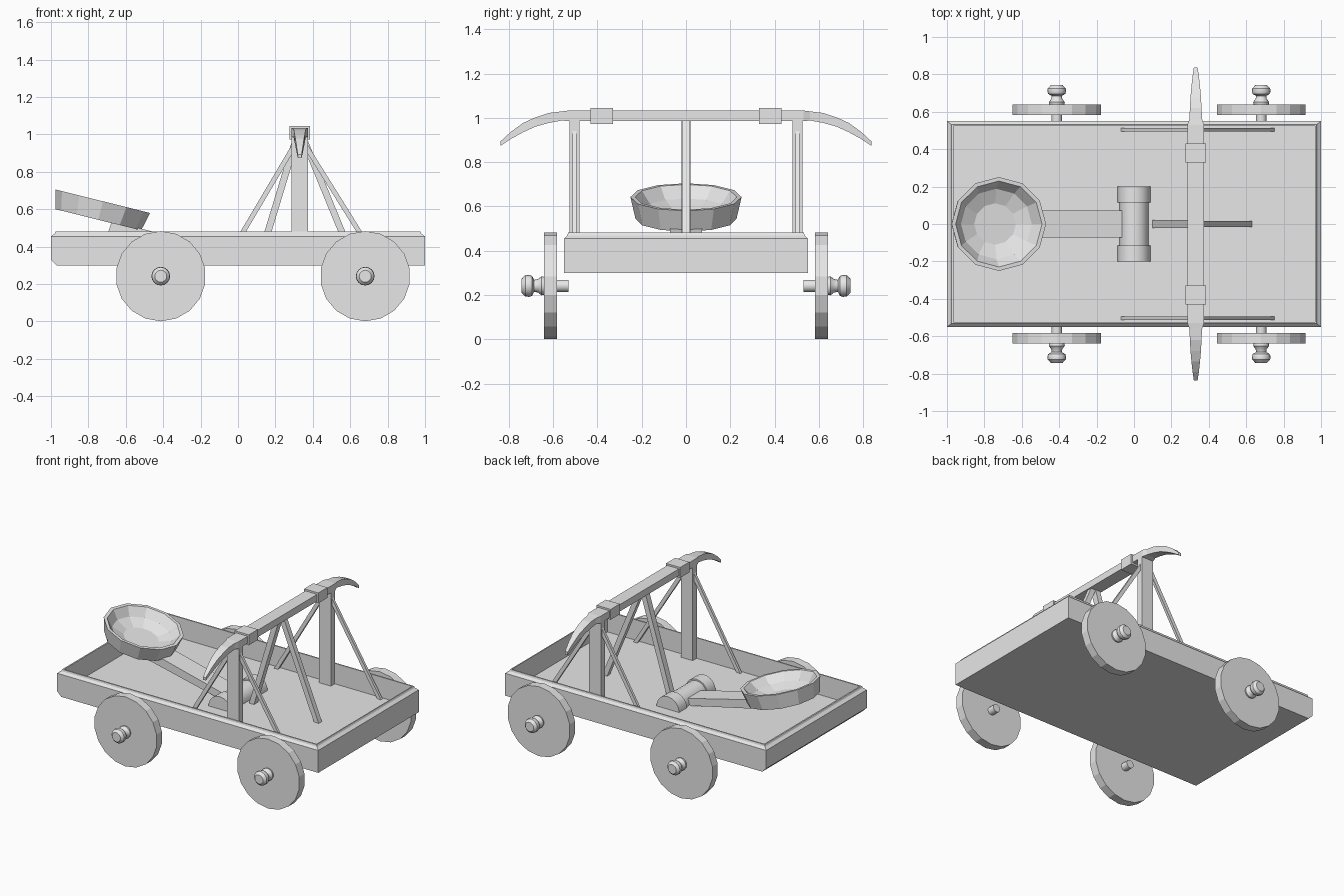
import bpy, bmesh, math
from mathutils import Vector, Matrix

if "Cube" in bpy.data.objects:
    bpy.data.objects.remove(bpy.data.objects["Cube"])

grey = bpy.data.materials.new("plain_grey")
grey.diffuse_color = (0.8, 0.8, 0.8, 1)
grey.use_nodes = True
grey.node_tree.nodes["Principled BSDF"].inputs["Base Color"].default_value = grey.diffuse_color


def make(name, rings, matrix=None, closed=False, smooth=False):
    """Loft a list of equal-length point rings into a solid."""
    bm = bmesh.new()
    loops = [[bm.verts.new(p) for p in r] for r in rings]
    n = len(rings[0])
    pairs = list(zip(loops, loops[1:]))
    if closed:
        pairs.append((loops[-1], loops[0]))
    for a, b in pairs:
        for i in range(n):
            j = (i + 1) % n
            bm.faces.new((a[i], a[j], b[j], b[i]))
    if not closed:
        bm.faces.new(loops[0][::-1])
        bm.faces.new(loops[-1])
    if matrix:
        bm.transform(matrix)
    bmesh.ops.recalc_face_normals(bm, faces=bm.faces)
    mesh = bpy.data.meshes.new(name)
    bm.to_mesh(mesh)
    bm.free()
    mesh.materials.append(grey)
    ob = bpy.data.objects.new(name, mesh)
    bpy.context.collection.objects.link(ob)
    if smooth:
        bpy.context.view_layer.objects.active = ob
        ob.select_set(True)
        bpy.ops.object.shade_smooth_by_angle(angle=math.radians(35))
        ob.select_set(False)
    return ob


def rect(x0, x1, y, z):
    return [(x0, -y, z), (x1, -y, z), (x1, y, z), (x0, y, z)]


def section(y, x, hx, z0, z1):
    """Upright rectangle across the y axis."""
    return [(x - hx, y, z0), (x + hx, y, z0), (x + hx, y, z1), (x - hx, y, z1)]


def box(name, x0, x1, y0, y1, z0, z1):
    c, h = (x0 + x1) / 2, (x1 - x0) / 2
    return make(name, [section(y0, c, h, z0, z1), section(y1, c, h, z0, z1)])


def turned(name, profile, sides, matrix, smooth=False, turn=0.0):
    """Lathe of (radius, height) pairs around local z."""
    rings = [[(r * math.cos(turn + 2 * math.pi * i / sides),
               r * math.sin(turn + 2 * math.pi * i / sides), h)
              for i in range(sides)] for r, h in profile]
    return make(name, rings, matrix, smooth=smooth)


def strut(name, a, b, y, wide, thick):
    """Slanted bar in the xz plane, with level ends; wide is measured along x."""
    def ring(p):
        x, z = p
        return [(x - wide / 2, y - thick / 2, z), (x + wide / 2, y - thick / 2, z),
                (x + wide / 2, y + thick / 2, z), (x - wide / 2, y + thick / 2, z)]
    return make(name, [ring(a), ring(b)])


FLOOR = 0.34
BEAM_X = 0.33

# tray with a bevelled lip, a recessed floor and a clipped rear lower edge
make("tray", [
    rect(-0.97, 1, 0.55, 0.30), rect(-1, 1, 0.55, 0.33),
    rect(-1, 1, 0.55, 0.455), rect(-0.98, 0.98, 0.535, 0.47),
    rect(-0.975, 0.975, 0.532, 0.482), rect(-0.965, 0.968, 0.523, 0.482),
    rect(-0.965, 0.968, 0.523, FLOOR)])

# wheels, axle stubs and turned hubs
hub = [(0.040, 0.638), (0.043, 0.652), (0.030, 0.668), (0.027, 0.685),
       (0.045, 0.695), (0.050, 0.708), (0.048, 0.725), (0.032, 0.742)]
for end, x in (("rear", -0.413), ("front", 0.68)):
    for side, s in (("right", 1), ("left", -1)):
        m = Matrix.Translation((x, 0, 0.242)) @ Matrix.Rotation(-s * math.pi / 2, 4, 'X')
        label = f"{end}_{side}"
        turned(f"wheel_{label}", [(0.241, 0.582), (0.241, 0.640)], 18, m, turn=math.pi / 18)
        turned(f"axle_{label}", [(0.028, 0.53), (0.028, 0.59)], 14, m, smooth=True)
        turned(f"hub_{label}", hub, 16, m, smooth=True)

# cross beam, posts, collars, drooping tips and side braces
box("cross_beam", 0.285, 0.375, -0.53, 0.53, 0.985, 1.033)
tip = [(0.53, 0.045, 0.985, 1.033), (0.56, 0.034, 0.988, 1.029),
       (0.62, 0.031, 0.977, 1.022), (0.68, 0.028, 0.960, 1.002),
       (0.735, 0.023, 0.935, 0.977), (0.79, 0.017, 0.905, 0.937),
       (0.838, 0.010, 0.873, 0.893)]
for side, s in (("right", 1), ("left", -1)):
    make(f"beam_tip_{side}", [section(s * y, BEAM_X, hx, z0, z1) for y, hx, z0, z1 in tip])
    lo, hi = sorted((s * 0.48, s * 0.525))
    box(f"post_{side}", 0.285, 0.375, lo, hi, FLOOR, 0.99)
    lo, hi = sorted((s * 0.33, s * 0.43))
    box(f"collar_{side}", 0.276, 0.384, lo, hi, 0.973, 1.045)
    strut(f"rear_brace_{side}", (-0.055, FLOOR), (0.315, 0.965), s * 0.503, 0.03, 0.018)
    strut(f"front_brace_{side}", (0.735, FLOOR), (0.345, 0.965), s * 0.503, 0.03, 0.018)

# middle braces
strut("rear_middle_brace", (0.118, FLOOR), (0.315, 0.99), 0, 0.038, 0.042)
strut("front_middle_brace", (0.612, FLOOR), (0.345, 0.99), 0, 0.038, 0.034)

# half-round pivot block lying on the floor
pivot = [(-0.2, 0.087), (-0.115, 0.087), (-0.115, 0.077), (0.115, 0.077),
         (0.115, 0.087), (0.2, 0.087)]
make("pivot_block", [[(r * math.cos(math.pi * i / 10), y, FLOOR + r * math.sin(math.pi * i / 10))
                      for i in range(11)] for y, r in pivot], smooth=True)

# throwing arm, sloping from under the bowl to the pivot
make("throwing_arm", [[(x0, y, z0), (x1, y, z1), (x2, y, z2), (x3, y, z3)]
                      for y in (-0.073, 0.073)
                      for x0, z0, x1, z1, x2, z2, x3, z3 in
                      [(-0.695, 0.475, -0.05, FLOOR - 0.01, -0.03, 0.375, -0.675, 0.535)]])

# tilted twelve-sided bowl
tilt = Matrix.Translation((-0.7225, 0, 0.6425)) @ Matrix.Rotation(math.radians(13.9), 4, 'Y')
turned("bowl", [(0.236, -0.102), (0.26, 0), (0.238, 0), (0.195, -0.055), (0.115, -0.085)],
       12, tilt @ Matrix.Diagonal((1, 0.965, 1, 1)))
